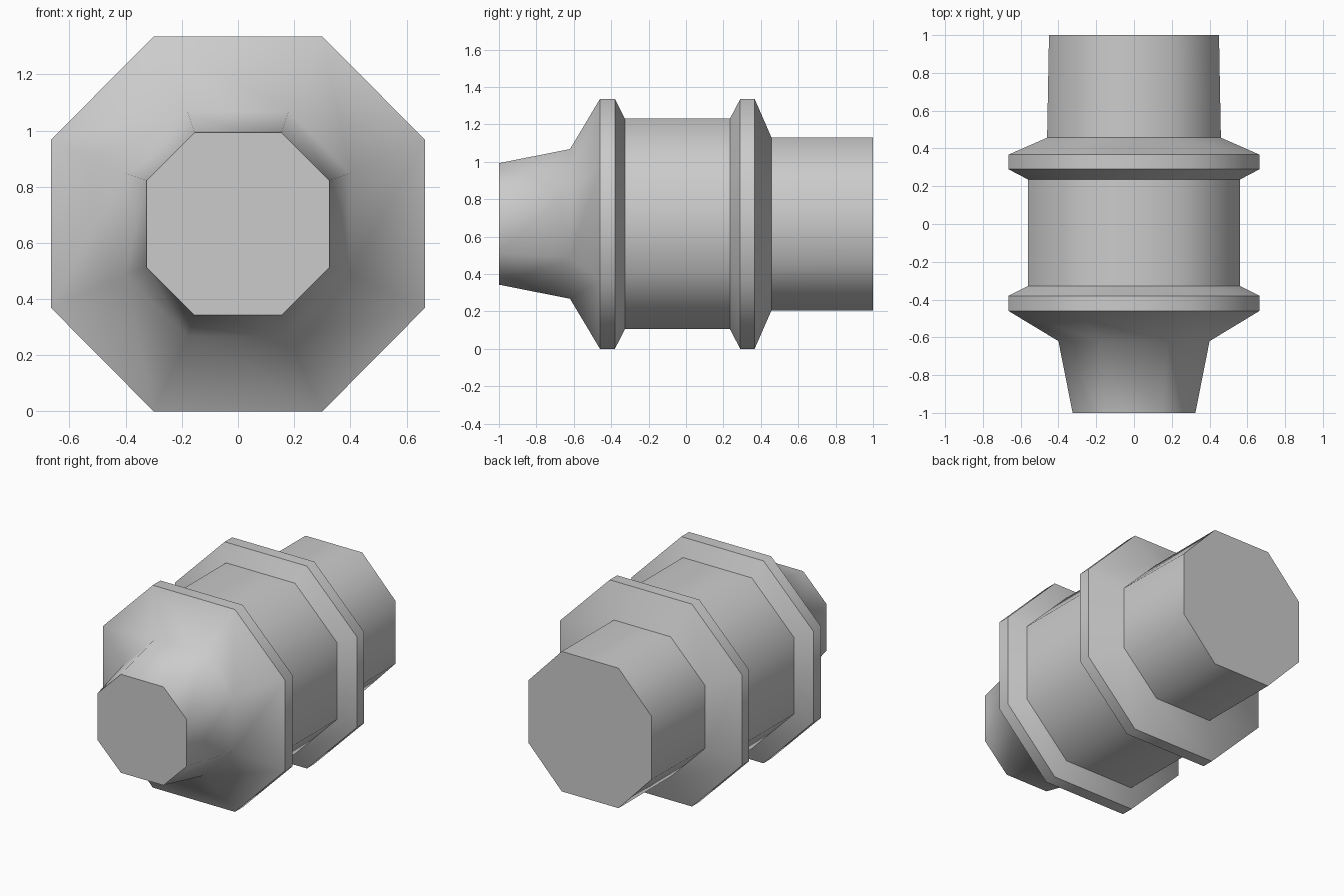
import bpy
import bmesh
import math

if "Cube" in bpy.data.objects:
    bpy.data.objects.remove(bpy.data.objects["Cube"])

CENTRE_Z = 0.668

# Profile along the axis: y, half width (x), half height (z), corner position
PROFILE = [
    (-1.00, 0.325, 0.325, 0.155),   # front nozzle end
    (-0.62, 0.40, 0.40, 0.18),      # nozzle base
    (-0.46, 0.665, 0.668, 0.30),    # front flange
    (-0.38, 0.665, 0.668, 0.30),
    (-0.327, 0.56, 0.563, 0.252),   # main drum
    (0.235, 0.56, 0.563, 0.252),
    (0.29, 0.665, 0.668, 0.30),     # rear flange
    (0.367, 0.665, 0.668, 0.30),
    (0.457, 0.46, 0.462, 0.207),    # rear collar
    (1.00, 0.45, 0.462, 0.207),
]


def octagon(y, w, h, c):
    quarter = [(w, c), (c, h), (-c, h), (-w, c)]
    pts = quarter + [(-x, -z) for x, z in quarter]
    return [(x, y, z + CENTRE_Z) for x, z in pts]


# Octagonal body lofted through the profile, closed at both ends
bm = bmesh.new()
rings = [[bm.verts.new(p) for p in octagon(*row)] for row in PROFILE]
for a, b in zip(rings, rings[1:]):
    for i in range(8):
        j = (i + 1) % 8
        bm.faces.new((a[i], a[j], b[j], b[i]))
bm.faces.new(rings[0])
bm.faces.new(rings[-1])
bmesh.ops.recalc_face_normals(bm, faces=bm.faces)

mesh = bpy.data.meshes.new("flanged_body")
bm.to_mesh(mesh)
bm.free()
body = bpy.data.objects.new("flanged_body", mesh)
bpy.context.collection.objects.link(body)

# Smooth round the drum, crisp at the flanges and ends
bpy.context.view_layer.objects.active = body
body.select_set(True)
bpy.ops.object.shade_smooth_by_angle(angle=math.radians(50))
